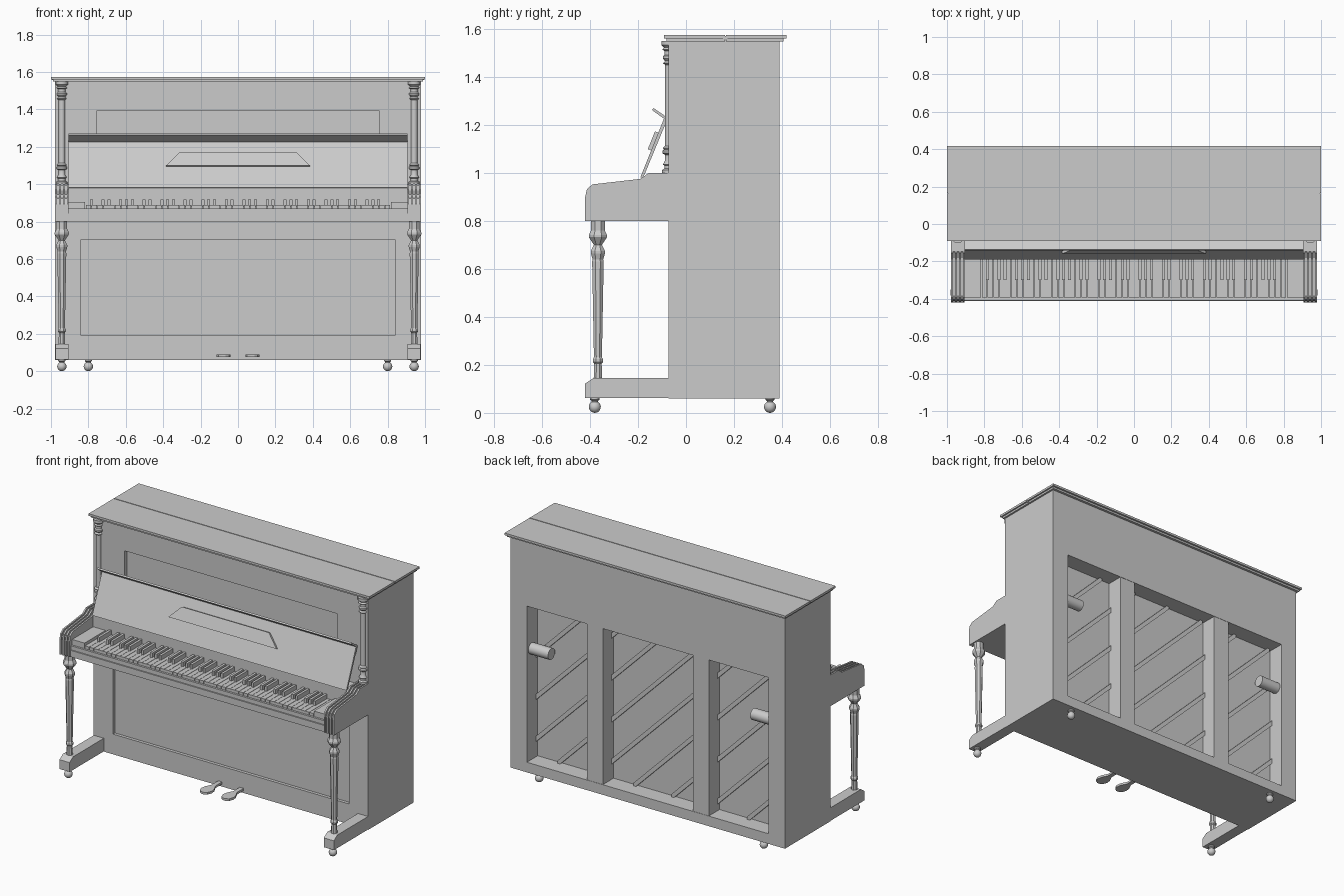
import bpy, bmesh, math
from mathutils import Vector

if "Cube" in bpy.data.objects:
    bpy.data.objects.remove(bpy.data.objects["Cube"])


def finish(name, bm, smooth=False):
    bmesh.ops.recalc_face_normals(bm, faces=bm.faces)
    me = bpy.data.meshes.new(name)
    bm.to_mesh(me)
    bm.free()
    ob = bpy.data.objects.new(name, me)
    bpy.context.collection.objects.link(ob)
    if smooth:
        bpy.ops.object.select_all(action='DESELECT')
        ob.select_set(True)
        bpy.context.view_layer.objects.active = ob
        bpy.ops.object.shade_smooth_by_angle(angle=math.radians(35))
    return ob


def add_box(bm, x, y, z):
    vs = bmesh.ops.create_cube(bm, size=1)['verts']
    for v in vs:
        v.co = Vector([(r[0] + r[1]) / 2 + c * (r[1] - r[0]) for c, r in zip(v.co, (x, y, z))])
    return vs


def box(name, x, y, z):
    bm = bmesh.new()
    add_box(bm, x, y, z)
    return finish(name, bm)


def add_prism(bm, pts, lo, hi, place):
    """Extrude a 2D outline between lo and hi; place(a, b, t) gives the 3D point."""
    rings = [[bm.verts.new(place(a, b, t)) for a, b in pts] for t in (lo, hi)]
    for r in rings:
        bm.faces.new(r)
    n = len(pts)
    for i in range(n):
        j = (i + 1) % n
        bm.faces.new((rings[0][i], rings[0][j], rings[1][j], rings[1][i]))


def side_prism(name, pts, x0, x1):
    bm = bmesh.new()
    add_prism(bm, pts, x0, x1, lambda a, b, t: (t, a, b))
    return finish(name, bm)


def lathe(name, prof, x, y, sides, smooth=False):
    bm = bmesh.new()
    rings = []
    for r, z in prof:
        rings.append([bm.verts.new((x + r * math.cos((i + .5) * math.tau / sides),
                                    y + r * math.sin((i + .5) * math.tau / sides), z))
                      for i in range(sides)])
    for a, b in zip(rings, rings[1:]):
        for i in range(sides):
            j = (i + 1) % sides
            bm.faces.new((a[i], a[j], b[j], b[i]))
    bm.faces.new(rings[0])
    bm.faces.new(rings[-1])
    return finish(name, bm, smooth)


def cut(ob, cutter):
    m = ob.modifiers.new('cut', 'BOOLEAN')
    m.operation, m.solver, m.object = 'DIFFERENCE', 'EXACT', cutter
    bpy.context.view_layer.objects.active = ob
    bpy.ops.object.modifier_apply(modifier=m.name)
    bpy.data.objects.remove(cutter)


def panel_cutter(hw, z0, z1, bevel, depth):
    # tapered block that leaves a sunken panel with sloping borders
    bm = bmesh.new()
    y0 = -.072
    for v in add_box(bm, (-hw, hw), (y0 - depth, y0 + depth), (z0, z1)):
        k = 1 if v.co.y > y0 else -1
        v.co.x -= math.copysign(bevel * k, v.co.x)
        v.co.z -= math.copysign(bevel * k, v.co.z - (z0 + z1) / 2)
    return finish('cutter', bm)


# Case with open back and sunken front panels
case = box('case', (-.978, .978), (-.072, .39), (.06, 1.552))
cut(case, box('cutter', (-.86, .86), (.28, .5), (.125, 1.13)))
cut(case, panel_cutter(.87, .16, .735, .03, .02))
cut(case, panel_cutter(.775, 1.08, 1.41, .018, .025))

# Back posts, soundboard ribs and carrying handles
for s in (-1, 1):
    box('back_post', sorted((s * .32, s * .435)), (.27, .388), (.12, 1.135))
    bm = bmesh.new()
    add_prism(bm, [(.34 + .036 * math.cos(i * math.tau / 24), .84 + .036 * math.sin(i * math.tau / 24))
                   for i in range(24)], s * .72, s * .87, lambda a, b, t: (t, a, b))
    finish('carry_handle', bm, True)
for i in range(9):
    c = -.52 + .27 * i
    xa, xb = max(-.86, c - 1.13), min(.86, c - .125)
    if xb - xa > .1:
        bm = bmesh.new()
        w = .018
        add_prism(bm, [(xa, c - xa - w), (xb, c - xb - w), (xb, c - xb + w), (xa, c - xa + w)],
                  .262, .279 + .02, lambda a, b, t: (a, t, b))
        finish('soundboard_rib', bm)

# Lid in two leaves with a stepped moulding
for n, y0, y1, d0, d1 in (('front_lid', -.092, .162, 1, 0), ('rear_lid', .167, .418, 0, 1)):
    box(n, (-1, 1), (y0, y1), (1.56, 1.574))
    box(n + '_moulding', (-.99, .99), (y0 + .01 * d0, y1 - .012 * d1), (1.548, 1.561))
box('lid_hinge', (-.995, .995), (.155, .172), (1.556, 1.571))

# Key bed, key slip, end blocks and board behind the keys
box('key_bed', (-.975, .975), (-.412, -.07), (.80, .842))
box('key_slip', (-.906, .906), (-.408, -.395), (.846, .87))
box('key_frame', (-.906, .906), (-.404, -.07), (.838, .866))
box('key_back_board', (-.906, .906), (-.18, -.07), (.86, .98))

# Keys: 52 wide keys and the short raised keys
pitch = 1.63 / 52
for k in range(52):
    x = -.815 + k * pitch
    box('white_key', (x + .001, x + pitch - .001), (-.394, -.175), (.86, .888))
    if k % 7 in (0, 2, 3, 5, 6) and k < 51:
        box('black_key', (x + pitch - .008, x + pitch + .008), (-.30, -.175), (.88, .917))

# Fallboard with folded lip, and the small folding music ledge
side_prism('fallboard', [(-.19, .982), (-.179, .978), (-.078, 1.222), (-.08, 1.232),
                         (-.135, 1.27), (-.142, 1.262), (-.092, 1.226)], -.905, .905)
bm = bmesh.new()
slope = Vector((.098, .244)).normalized()
normal = Vector((-slope.y, slope.x))


def on_board(a, b, t):
    p = Vector((-.19, .982)) + slope * b + normal * t
    return (a, p.x, p.y)


add_prism(bm, [(-.385, .12), (.385, .12), (.31, .2), (-.31, .2)], -.002, .015, on_board)
finish('music_ledge', bm)

arm = [(-.42, .80), (-.42, .90), (-.413, .932), (-.39, .952), (-.19, .975),
       (-.155, 1.0), (-.07, 1.0), (-.07, .80)]
leg = [(.031, .80), (.031, .76), (.041, .742), (.041, .732), (.018, .70), (.032, .675), (.032, .665),
       (.024, .64), (.026, .63), (.018, .232), (.023, .224), (.023, .212), (.017, .205), (.019, .14)]
column = [(.030, 1.0), (.030, 1.012), (.020, 1.018), (.020, 1.03), (.027, 1.035), (.018, 1.05),
          (.018, 1.075), (.029, 1.082), (.029, 1.092), (.022, 1.097), (.027, 1.103), (.018, 1.112),
          (.018, 1.45), (.026, 1.457), (.018, 1.466), (.027, 1.476), (.027, 1.486), (.020, 1.492),
          (.020, 1.508), (.029, 1.514), (.022, 1.522), (.033, 1.532), (.033, 1.55)]
foot = [(-.42, .062), (-.42, .122), (-.385, .146), (-.06, .146), (-.06, .062)]

for s in (-1, 1):
    # Arm built of rounded layers with grooves between
    for i in range(7):
        x = .905 + i * .0103
        d = 0 if i % 2 == 0 else .008
        pts = [(y + d if y < -.1 else y, z - d if z > .85 else z) for y, z in arm]
        side_prism('arm_layer', pts, s * x, s * (x + .0103))
    box('key_end_block', sorted((s * .817, s * .906)), (-.394, -.175), (.86, .905))
    # Leg, foot and column
    lathe('front_leg', leg, s * .942, -.367, 8)
    side_prism('foot', foot, s * .905, s * .977)
    lathe('column', column, s * .942, -.07, 16, True)
    # Casters
    for x, y in ((.942, -.38), (.80, .35)):
        bm = bmesh.new()
        bmesh.ops.create_uvsphere(bm, u_segments=16, v_segments=10, radius=.025)
        bmesh.ops.translate(bm, verts=bm.verts, vec=(s * x, y, .025))
        finish('caster_ball', bm, True)
        lathe('caster_stem', [(.012, .035), (.014, .05), (.02, .055), (.02, .064)], s * x, y, 12, True)
    # Pedal with flared tip
    bm = bmesh.new()
    half = [(.014, -.06), (.014, -.14), (.034, -.18), (.038, -.21), (.028, -.238), (.01, -.25)]
    add_prism(bm, half + [(-a, b) for a, b in reversed(half)], .076, .09,
              lambda a, b, t: (s * .077 + a, b, t))
    finish('pedal', bm)
